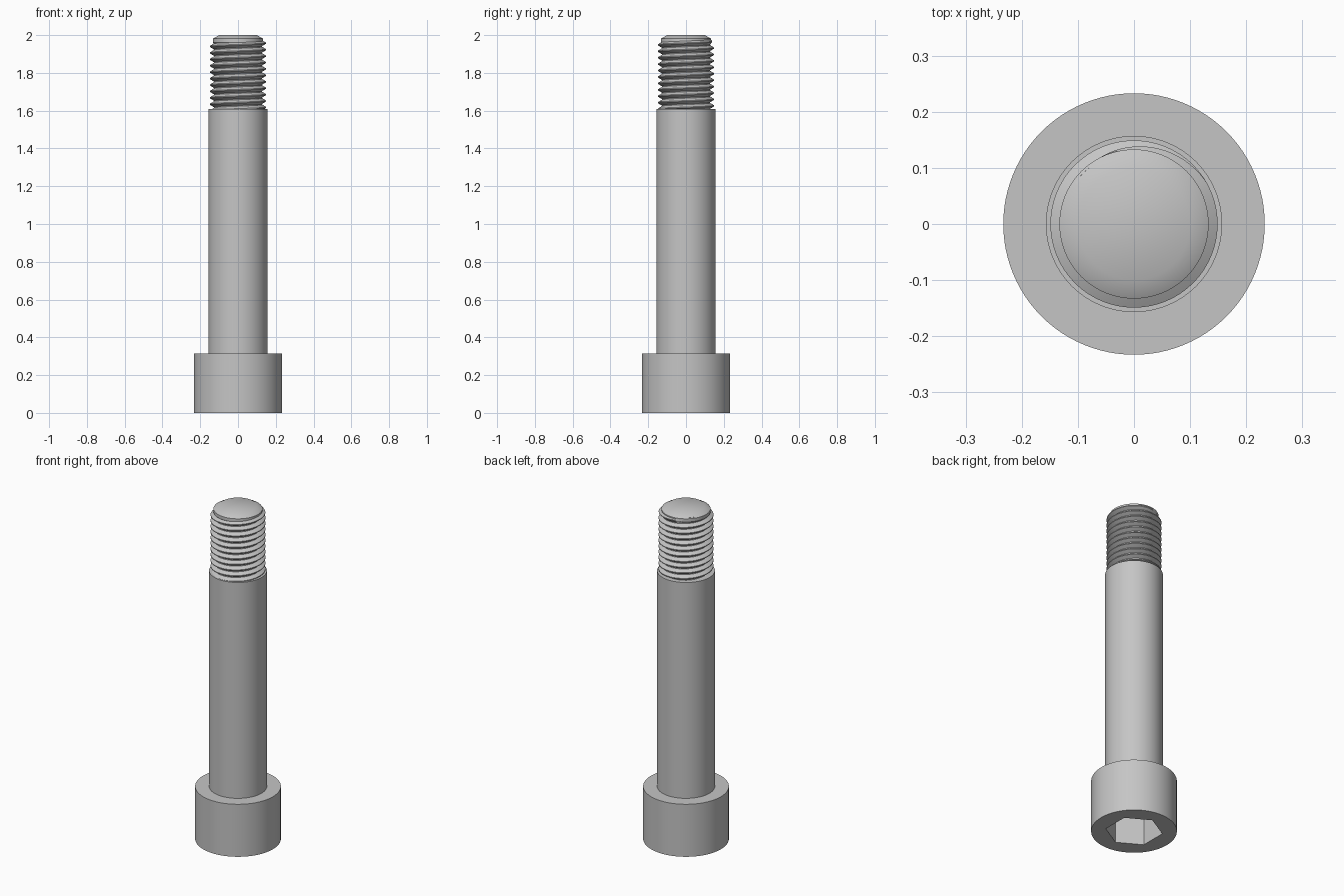
import bpy, bmesh, math

if "Cube" in bpy.data.objects:
    bpy.data.objects.remove(bpy.data.objects["Cube"])

SEGS = 96
PITCH = 0.034
ROOT, CREST = 0.128, 0.149
SHANK_TOP = 1.61

steel = bpy.data.materials.new("grey steel")
steel.use_nodes = True
colour = (0.56, 0.56, 0.56, 1)
steel.diffuse_color = colour
steel.node_tree.nodes["Principled BSDF"].inputs["Base Color"].default_value = colour


def finish(name, bm):
    bmesh.ops.recalc_face_normals(bm, faces=bm.faces)
    mesh = bpy.data.meshes.new(name)
    bm.to_mesh(mesh)
    bm.free()
    mesh.materials.append(steel)
    obj = bpy.data.objects.new(name, mesh)
    bpy.context.collection.objects.link(obj)
    return obj


def smooth(obj):
    bpy.ops.object.select_all(action="DESELECT")
    obj.select_set(True)
    bpy.context.view_layer.objects.active = obj
    bpy.ops.object.shade_smooth_by_angle(angle=math.radians(30))


def turned(name, profile, segs=SEGS, turn=0.0):
    """Closed solid of revolution from (radius, height) pairs."""
    bm = bmesh.new()
    rings = []
    for r, z in profile:
        angles = [turn + math.tau * i / segs for i in range(segs)]
        rings.append([bm.verts.new((r * math.cos(a), r * math.sin(a), z)) for a in angles])
    for low, high in zip(rings, rings[1:]):
        for i in range(segs):
            j = (i + 1) % segs
            bm.faces.new((low[i], low[j], high[j], high[i]))
    bm.faces.new(rings[0])
    bm.faces.new(rings[-1])
    return finish(name, bm)


# Cylindrical head with a hexagonal socket in its underside
head = turned("head", [(0.233, 0), (0.233, 0.315)])
cutter = turned("socket_cutter", [(0.156, -0.1), (0.156, 0.16)], 6, math.radians(30))
cutter.hide_render = True
cut = head.modifiers.new("socket", "BOOLEAN")
cut.operation = "DIFFERENCE"
cut.solver = "EXACT"
cut.object = cutter
bpy.context.view_layer.objects.active = head
bpy.ops.object.modifier_apply(modifier=cut.name)
bpy.data.objects.remove(cutter)
smooth(head)

# Plain shank
smooth(turned("shank", [(0.157, 0.315), (0.157, SHANK_TOP)]))

# Threaded core: root cylinder, then a tip with a chamfer
core = [(ROOT, SHANK_TOP - 0.01), (ROOT, 1.955), (0.133, 1.962), (0.133, 1.981), (0.1, 2.0)]
smooth(turned("threaded_core", core))

# Right-handed helical ridge that fades out near the tip
bm = bmesh.new()
end = math.radians(145)
fade = math.radians(115)
turns = 11.5
steps = int(turns * SEGS)
rows = []
for k in range(steps + 1):
    a = end - (steps - k) * math.tau / SEGS
    z = 1.957 + PITCH * a / math.tau
    size = max(0.02, min(1, (end - a) / fade))
    peak = ROOT + (CREST - ROOT) * size
    section = [(ROOT - 0.004, -0.5), (ROOT, -0.44), (peak, -0.07),
               (peak, 0.07), (ROOT, 0.44), (ROOT - 0.004, 0.5)]
    rows.append([bm.verts.new((r * math.cos(a), r * math.sin(a), z + h * PITCH))
                 for r, h in section])
for one, two in zip(rows, rows[1:]):
    for i in range(len(one)):
        j = (i + 1) % len(one)
        bm.faces.new((one[i], two[i], two[j], one[j]))
bm.faces.new(rows[0])
bm.faces.new(rows[-1])
smooth(finish("thread", bm))
